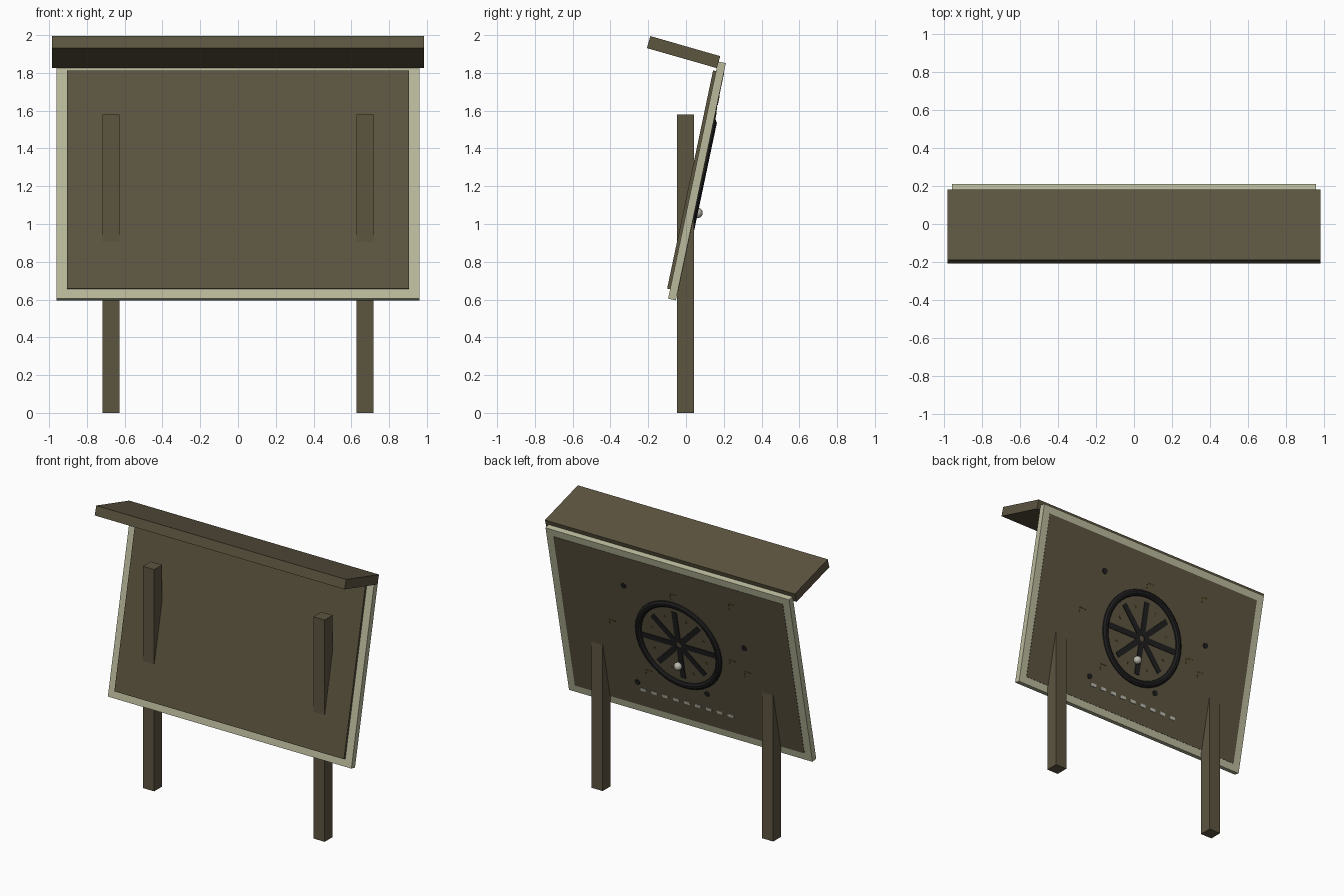
import bpy
from math import radians, cos, sin, pi
from mathutils import Matrix

cube = bpy.data.objects.get("Cube")
if cube:
    bpy.data.objects.remove(cube, do_unlink=True)


def material(name, rgb):
    m = bpy.data.materials.new(name)
    m.use_nodes = True
    color = (*rgb, 1)
    m.diffuse_color = color
    m.node_tree.nodes["Principled BSDF"].inputs["Base Color"].default_value = color
    return m


WOOD = material("brown wood", (0.107, 0.089, 0.051))
CREAM = material("cream frame", (0.49, 0.49, 0.335))
BLACK = material("black paint", (0.014, 0.014, 0.015))
OCHRE = material("dark ochre", (0.10, 0.075, 0.018))
PALE = material("pale label", (0.50, 0.49, 0.42))

# Local frame of the leaning board: x across, y out of the back, z up the slope
BOARD = Matrix.Translation((0, 0.058, 1.228)) @ Matrix.Rotation(radians(-11.9), 4, "X")


def finish(name, mat, matrix, smooth=False):
    o = bpy.context.object
    o.name = name
    o.data.materials.append(mat)
    o.matrix_world = matrix
    if smooth:
        bpy.ops.object.shade_smooth_by_angle()
    return o


def box(name, size, mat, matrix):
    bpy.ops.mesh.primitive_cube_add(size=1)
    o = bpy.context.object
    o.data.transform(Matrix.Diagonal((*size, 1)))
    return finish(name, mat, matrix)


def on_board(x, z, y=0.0, turn=0.0):
    return BOARD @ Matrix.Translation((x, y, z)) @ Matrix.Rotation(turn, 4, "Y")


# Two posts
for side, label in ((1, "left"), (-1, "right")):
    box(label + "_post", (0.09, 0.09, 1.58), WOOD,
        Matrix.Translation((side * 0.672, -0.003, 0.79)))

# Leaning board: pale frame with a wooden panel showing on both faces
box("board_frame", (1.92, 0.042, 1.283), CREAM, BOARD)
box("board_panel", (1.81, 0.06, 1.18), WOOD, on_board(0, 0, -0.007))
BACK = 0.023

# Sloping roof plank
box("roof", (1.97, 0.385, 0.066), WOOD,
    Matrix.Translation((0, -0.013, 1.91)) @ Matrix.Rotation(radians(-16), 4, "X"))

# Wheel on the back: rim, spokes and handle knob
bpy.ops.mesh.primitive_torus_add(major_radius=0.315, minor_radius=0.026,
                                 major_segments=40, minor_segments=10)
finish("wheel_rim", BLACK, on_board(0, 0, 0.015) @ Matrix.Rotation(pi / 2, 4, "X"), True)
for i in range(8):
    angle = i * pi / 4
    length = 0.30 if i % 4 == 0 else 0.26
    mid = length / 2 + 0.01
    box("wheel_spoke", (length - 0.02, 0.006, 0.04), BLACK,
        on_board(mid * cos(angle), mid * sin(angle), BACK + 0.002, -angle))
bpy.ops.mesh.primitive_uv_sphere_add(radius=0.028, segments=12, ring_count=8)
finish("wheel_knob", PALE, on_board(0.02, -0.165, BACK + 0.015), True)

# Row of small pale labels under the wheel
for i in range(9):
    box("label", (0.045, 0.004, 0.022), PALE,
        on_board((i - 4) * 0.086, -0.457, BACK + 0.002))

# Dark dots around the wheel
for x, z in ((0.385, 0.355), (-0.534, 0.133), (-0.174, -0.335), (0.385, -0.407)):
    bpy.ops.mesh.primitive_cylinder_add(radius=0.02, depth=0.006, vertices=12)
    finish("dot", BLACK, on_board(x, z, BACK + 0.002) @ Matrix.Rotation(pi / 2, 4, "X"))

# Faint ochre marks, each a broken corner bracket
for x, z in ((-0.01, 0.4), (-0.42, 0), (-0.53, -0.06), (0.28, -0.285),
             (0.52, 0.04), (-0.48, 0.46)):
    box("mark_bar", (0.05, 0.002, 0.008), OCHRE, on_board(x, z, BACK + 0.001))
    box("mark_stem", (0.008, 0.002, 0.04), OCHRE, on_board(x + 0.025, z - 0.024, BACK + 0.001))

# Ochre flecks between the spokes
for i in range(8):
    angle = (i + 0.5) * pi / 4
    box("fleck", (0.02, 0.002, 0.012), OCHRE,
        on_board(0.22 * cos(angle), 0.22 * sin(angle), BACK + 0.001, -angle))
